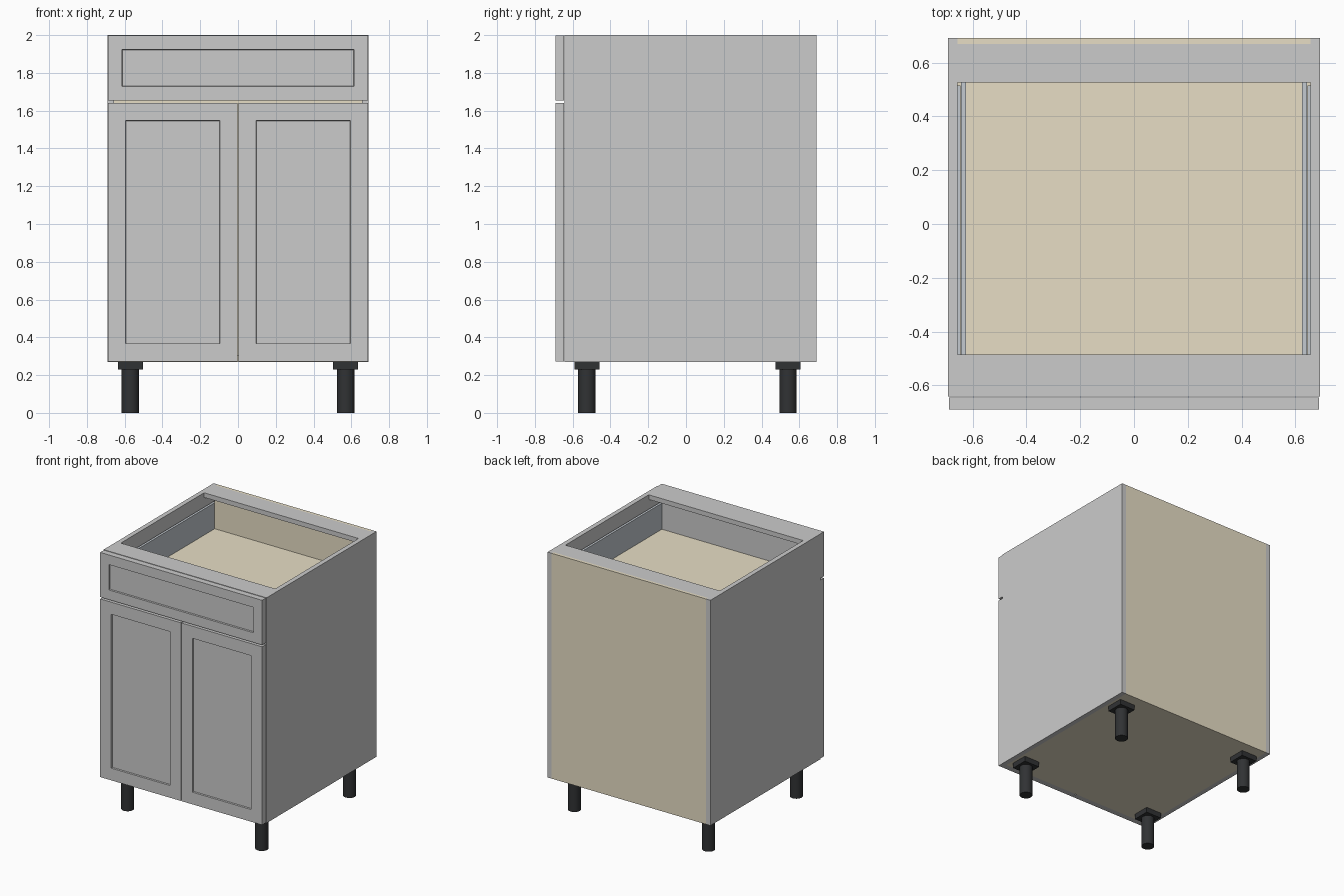
import bpy, bmesh, math

if "Cube" in bpy.data.objects:
    bpy.data.objects.remove(bpy.data.objects["Cube"])


def material(name, rgb):
    m = bpy.data.materials.new(name)
    m.diffuse_color = (*rgb, 1)
    m.use_nodes = True
    m.node_tree.nodes["Principled BSDF"].inputs["Base Color"].default_value = m.diffuse_color
    return m


BEIGE = material("beige_board", (0.80, 0.73, 0.56))
BLACK = material("black_plastic", (0.03, 0.032, 0.034))
METAL = material("drawer_metal", (0.55, 0.59, 0.63))


def box(name, x, y, z, mat=None, recess=0):
    """Box from (min, max) ranges; recess > 0 sinks a panel into the front face."""
    bm = bmesh.new()
    bmesh.ops.create_cube(bm, size=1)
    for v in bm.verts:
        v.co = [r[0] if c < 0 else r[1] for c, r in zip(v.co, (x, y, z))]
    if recess:
        bm.normal_update()
        front = min(bm.faces, key=lambda f: f.calc_center_median().y)
        bmesh.ops.inset_region(bm, faces=[front], thickness=recess)
        # second inset gives the recess its upright walls
        bmesh.ops.inset_region(bm, faces=[front], thickness=0.002)
        for v in front.verts:
            v.co.y += 0.013
    me = bpy.data.meshes.new(name)
    bm.to_mesh(me)
    bm.free()
    ob = bpy.data.objects.new(name, me)
    bpy.context.collection.objects.link(ob)
    if mat:
        me.materials.append(mat)
    return ob


def span(s, a, b):
    """Range a..b mirrored to side s."""
    return tuple(sorted((s * a, s * b)))


W, IN = 0.692, 0.656           # outer and inner half widths
FRONT, BACK = -0.642, 0.692    # carcass depth
BOT, TOP, T = 0.27, 2.0, 0.036

# Carcass
box("bottom_panel", (-IN, IN), (FRONT, 0.67), (BOT, BOT + T), BEIGE)
box("back_panel", (-IN, IN), (0.67, BACK), (BOT, TOP), BEIGE)
box("front_stretcher", (-IN, IN), (FRONT, -0.485), (TOP - T, TOP))
box("back_stretcher", (-IN, IN), (0.526, 0.67), (TOP - T, TOP))

# Drawer box
box("drawer_bottom", (-0.625, 0.625), (-0.6, 0.61), (1.68, 1.70), BEIGE)
box("drawer_back", (-0.625, 0.625), (0.61, 0.64), (1.68, 1.92), BEIGE)
box("drawer_inner_front", (-0.645, 0.645), (FRONT, -0.6), (1.68, 1.94))
box("drawer_front", (-0.688, 0.688), (-0.69, -0.645), (1.655, 1.998), recess=0.105)

for s, side in ((-1, "left"), (1, "right")):
    box(side + "_side_panel", span(s, IN, W), (FRONT, BACK), (BOT, TOP))
    box(side + "_drawer_side", span(s, 0.625, 0.643), (-0.6, 0.64), (1.68, 1.90), METAL)
    box(side + "_drawer_rail", span(s, 0.645, IN), (-0.62, 0.515), (1.70, 1.76), METAL)
    box(side + "_door", span(s, 0.003, 0.688), (-0.69, -0.645), (0.273, 1.641), recess=0.132)

    # Feet with mounting plates
    for cy, end in ((-0.525, "front"), (0.54, "back")):
        cx = s * 0.57
        box(f"{end}_{side}_leg_plate", (cx - 0.066, cx + 0.066),
            (cy - 0.066, cy + 0.066), (0.23, BOT), BLACK)
        bpy.ops.mesh.primitive_cylinder_add(vertices=32, radius=0.046, depth=0.23,
                                            location=(cx, cy, 0.115))
        leg = bpy.context.object
        leg.name = f"{end}_{side}_leg"
        leg.data.materials.append(BLACK)
        bpy.ops.object.shade_smooth_by_angle(angle=math.radians(30))
